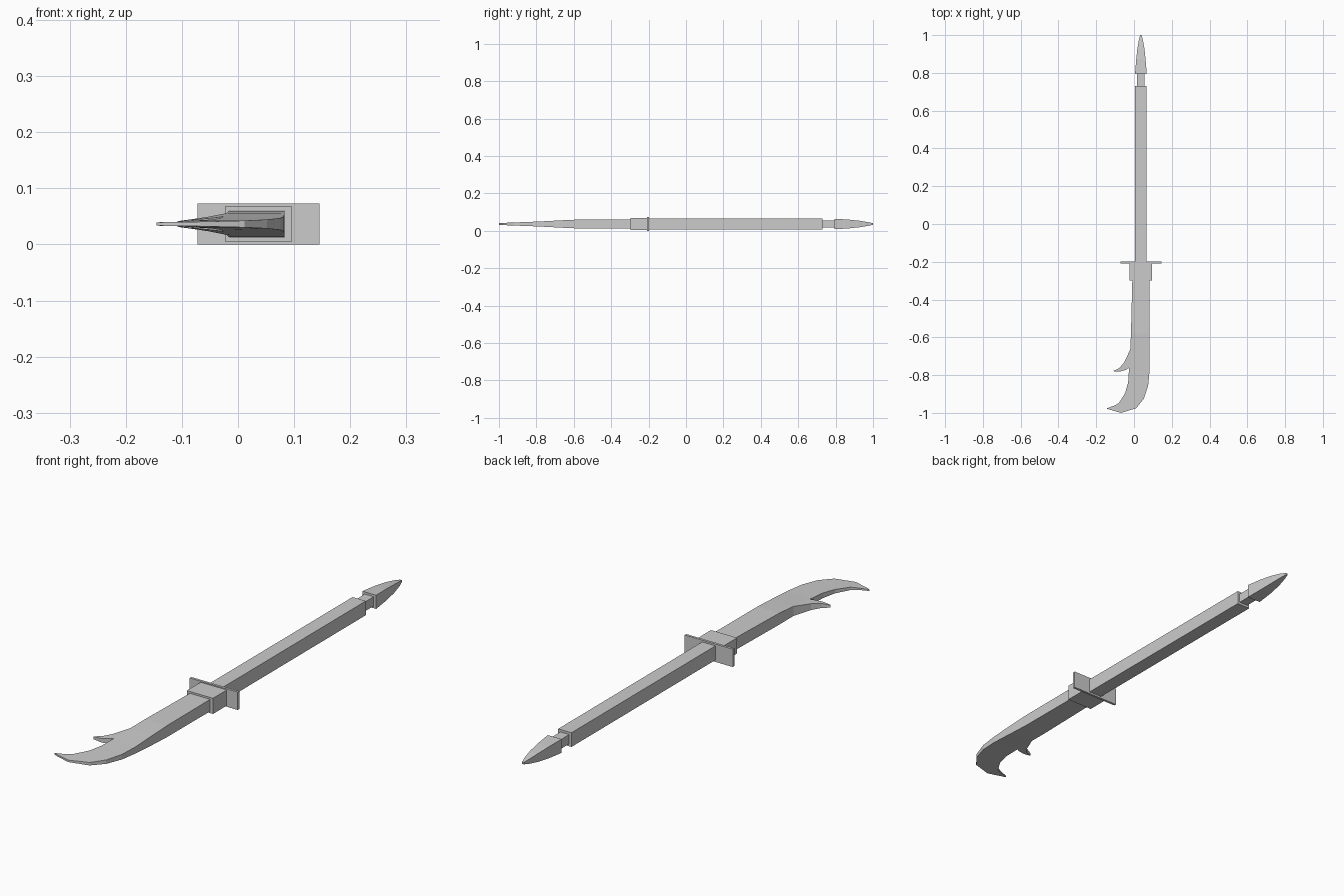
import bpy, bmesh

if "Cube" in bpy.data.objects:
    bpy.data.objects.remove(bpy.data.objects["Cube"])

CX, CZ = 0.0365, 0.0365  # axis of the weapon


def finish(name, bm):
    bmesh.ops.remove_doubles(bm, verts=bm.verts, dist=1e-5)
    bmesh.ops.recalc_face_normals(bm, faces=bm.faces)
    me = bpy.data.meshes.new(name)
    bm.to_mesh(me)
    bm.free()
    ob = bpy.data.objects.new(name, me)
    bpy.context.collection.objects.link(ob)
    return ob


def loft(bm, stations, start=True, end=True, open_left=None):
    """Skin four-sided sections: (left xy, right xy, half thickness)."""
    rings = []
    for (lx, ly), (rx, ry), h in stations:
        pts = [(lx, ly, CZ - h), (rx, ry, CZ - h), (rx, ry, CZ + h), (lx, ly, CZ + h)]
        rings.append([bm.verts.new(p) for p in pts])
    for i, (a, b) in enumerate(zip(rings, rings[1:])):
        for k in range(4):
            if k == 3 and i == open_left:
                continue
            n = (k + 1) % 4
            bm.faces.new((a[k], a[n], b[n], b[k]))
    if start:
        bm.faces.new(rings[0])
    if end:
        bm.faces.new(rings[-1])


def bar(name, sections):
    """Straight four-sided part along y from (y, half width, half height)."""
    bm = bmesh.new()
    loft(bm, [((CX - w, y), (CX + w, y), h) for y, w, h in sections])
    return finish(name, bm)


# Shaft, neck, guard and collar
bar("shaft", [(-0.2, 0.03, 0.029), (0.73, 0.03, 0.029)])
bar("neck", [(0.73, 0.02, 0.019), (0.797, 0.02, 0.019)])
bar("guard_plate", [(-0.209, 0.1085, 0.0365), (-0.199, 0.1085, 0.0365)])
bar("blade_collar", [(-0.298, 0.059, 0.032), (-0.209, 0.059, 0.032)])

# Pointed butt spike
bar("butt_spike", [(0.795, 0.031, 0.028), (0.87, 0.025, 0.0235), (0.93, 0.0185, 0.017),
                   (0.975, 0.0105, 0.0095), (1.0, 0.004, 0.004)])

# Curved blade thinning toward its tip, with the hook growing from its left edge
bm = bmesh.new()
root_a, root_b = (-0.02, -0.664), (-0.026, -0.762)
loft(bm, [
    ((-0.009, -0.298), (0.083, -0.298), 0.0245),
    ((-0.016, -0.58), (0.083, -0.58), 0.0235),
    (root_a, (0.083, -0.67), 0.0195),
    (root_b, (0.082, -0.78), 0.0135),
    ((-0.031, -0.84), (0.075, -0.855), 0.0105),
    ((-0.047, -0.895), (0.052, -0.925), 0.008),
    ((-0.08, -0.948), (0.012, -0.975), 0.006),
    ((-0.105, -0.962), (-0.068, -1.0), 0.004),
    ((-0.145, -0.976), (-0.142, -0.979), 0.003),
], open_left=2)
# Hook: its base shares the two open blade edges
v = lambda p, h: [bm.verts.new((p[0], p[1], CZ + s * h)) for s in (-1, 1)]
hook = [(v(root_a, 0.0195), v(root_b, 0.0135)),
        (v((-0.052, -0.733), 0.013), v((-0.043, -0.772), 0.011)),
        (v((-0.079, -0.764), 0.009), v((-0.074, -0.781), 0.008)),
        (v((-0.108, -0.777), 0.005), v((-0.106, -0.78), 0.005))]
for (a, b), (c, d) in zip(hook, hook[1:]):
    for p, q, r, s in ((a[1], b[1], d[1], c[1]), (a[0], b[0], d[0], c[0]),
                       (a[0], a[1], c[1], c[0]), (b[0], b[1], d[1], d[0])):
        bm.faces.new((p, q, r, s))
a, b = hook[-1]
bm.faces.new((a[0], a[1], b[1], b[0]))
finish("hooked_blade", bm)
